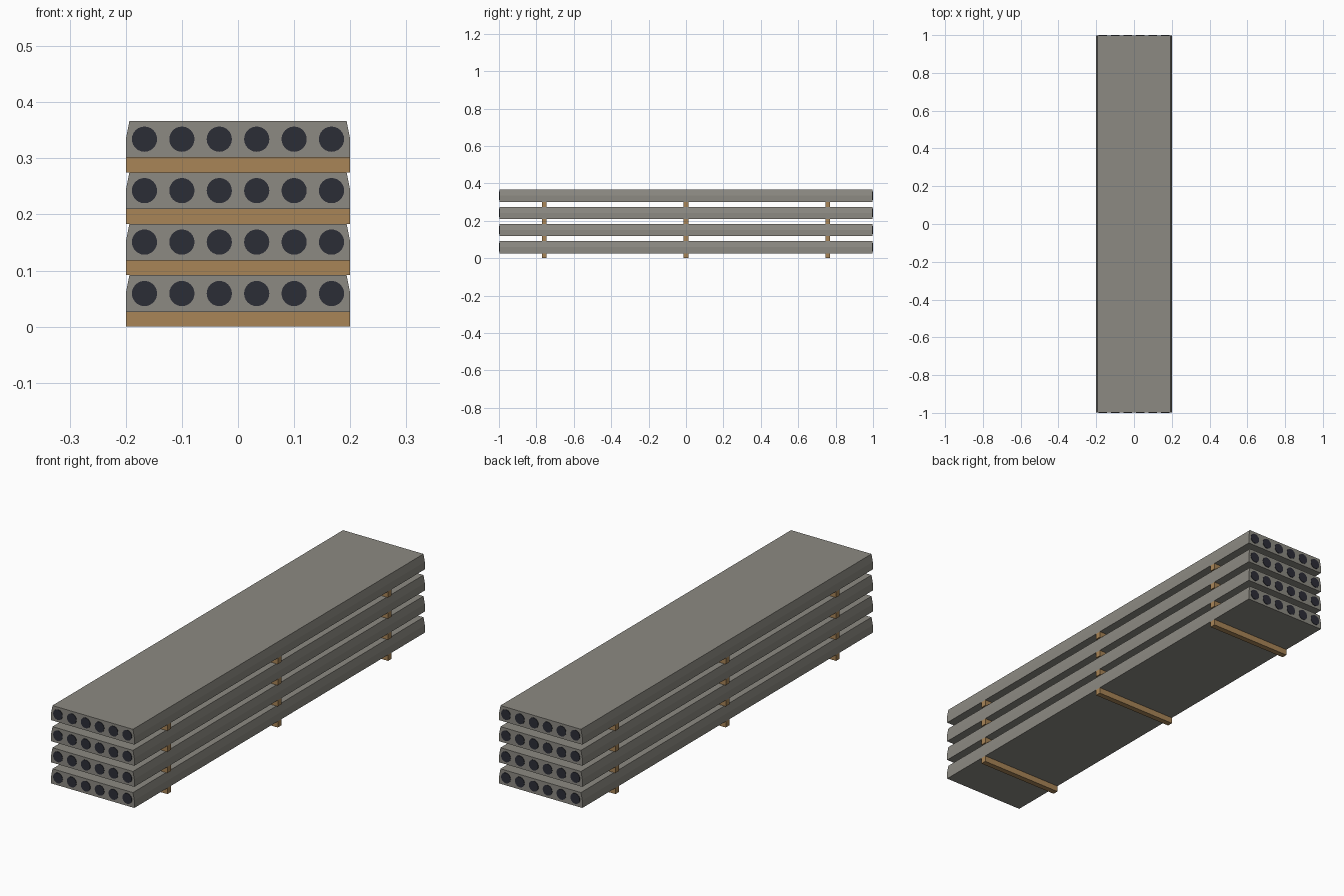
import bpy
import bmesh
from math import pi
from mathutils import Matrix

cube = bpy.data.objects.get("Cube")
if cube:
    bpy.data.objects.remove(cube, do_unlink=True)

LAYERS = 4
STICK_H = 0.0265
SLAB_H = 0.0652
PITCH = STICK_H + SLAB_H
HALF_W = 0.2
TOP_HALF_W = 0.1935
HALF_L = 0.998
STICK_W = 0.025


def material(name, color):
    m = bpy.data.materials.new(name)
    m.use_nodes = True
    m.diffuse_color = (*color, 1)
    m.node_tree.nodes["Principled BSDF"].inputs["Base Color"].default_value = (*color, 1)
    return m


concrete = material("grey concrete", (0.263, 0.253, 0.223))
wood = material("brown wood", (0.393, 0.233, 0.095))
dark = material("dark hollow", (0.0245, 0.026, 0.037))


def finish(bm, name, mat):
    bmesh.ops.recalc_face_normals(bm, faces=bm.faces)
    mesh = bpy.data.meshes.new(name)
    bm.to_mesh(mesh)
    bm.free()
    mesh.materials.append(mat)
    ob = bpy.data.objects.new(name, mesh)
    bpy.context.collection.objects.link(ob)
    return ob


def slab(name, z):
    # Cross-section with upright lower sides and bevelled upper sides
    right = [(HALF_W, 0), (HALF_W, SLAB_H * 0.5), (TOP_HALF_W, SLAB_H)]
    outline = right + [(-x, h) for x, h in reversed(right)]
    bm = bmesh.new()
    face = bm.faces.new([bm.verts.new((x, -HALF_L, z + h)) for x, h in outline])
    ext = bmesh.ops.extrude_face_region(bm, geom=[face], use_keep_orig=True)
    verts = [v for v in ext["geom"] if isinstance(v, bmesh.types.BMVert)]
    bmesh.ops.translate(bm, verts=verts, vec=(0, 2 * HALF_L, 0))
    finish(bm, name, concrete)


def cores(name, z):
    # Thin dark discs marking the hollow cores at both ends
    bm = bmesh.new()
    for side in (-1, 1):
        for i in range(6):
            place = Matrix.Translation(((i - 2.5) / 15, side * (HALF_L - 0.001), z))
            bmesh.ops.create_cone(bm, cap_ends=True, segments=24, radius1=0.0225,
                                  radius2=0.0225, depth=0.006,
                                  matrix=place @ Matrix.Rotation(pi / 2, 4, "X"))
    finish(bm, name, dark)


def stick(name, y, z):
    bm = bmesh.new()
    bmesh.ops.create_cube(bm, size=1, matrix=Matrix.Translation((0, y, z + STICK_H / 2))
                          @ Matrix.Diagonal((2 * HALF_W, STICK_W, STICK_H, 1)))
    finish(bm, name, wood)


# Stack of slabs, each resting on three spacer sticks
for layer in range(LAYERS):
    base = layer * PITCH
    n = layer + 1
    for place, y in (("front", -0.758), ("middle", 0), ("back", 0.758)):
        stick(f"spacer_{place}_{n}", y, base)
    slab(f"slab_{n}", base + STICK_H)
    cores(f"hollow_cores_{n}", base + STICK_H + SLAB_H / 2)
